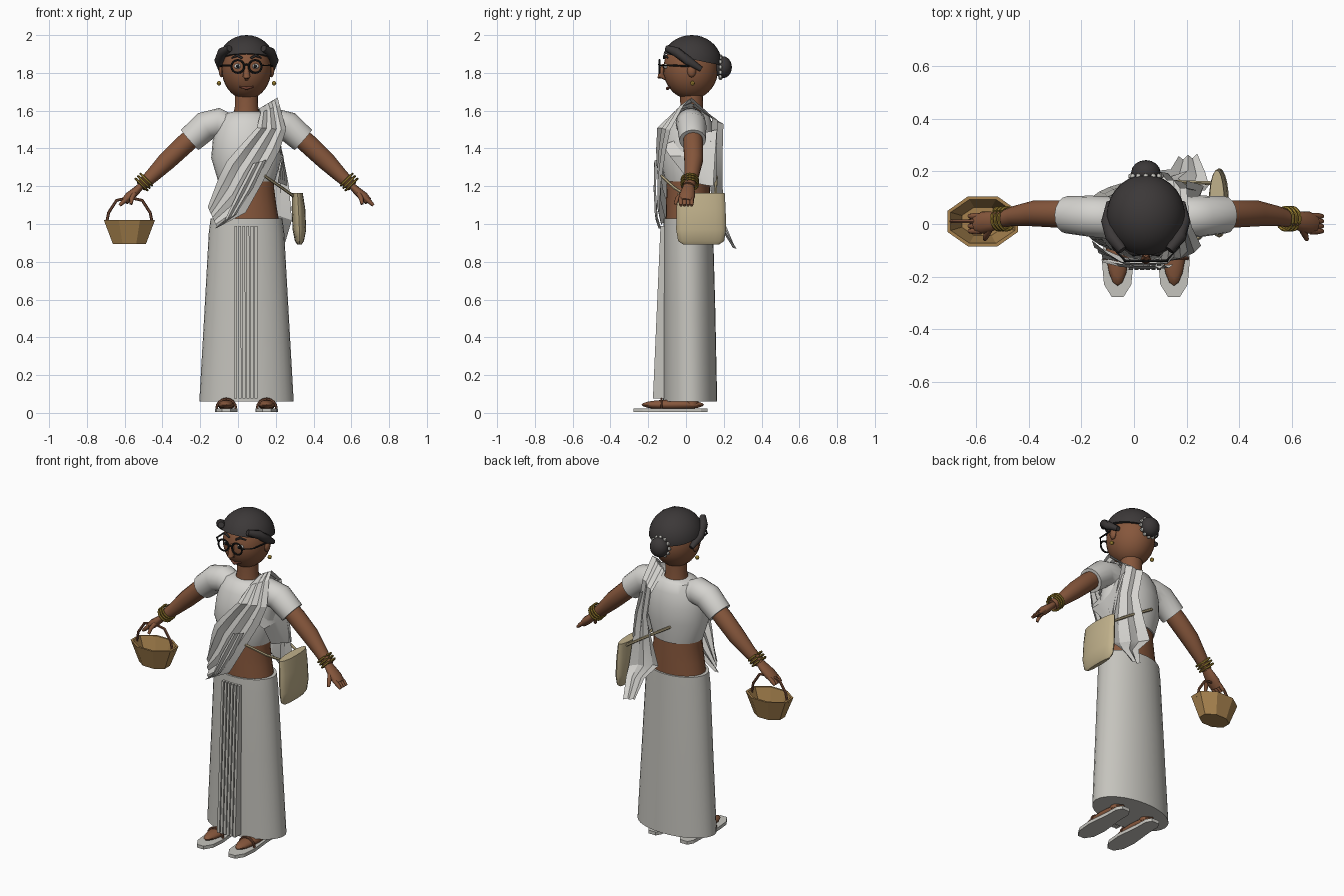
import bpy, bmesh, math
from mathutils import Vector, Matrix

if "Cube" in bpy.data.objects:
    bpy.data.objects.remove(bpy.data.objects["Cube"])

CX = 0.045  # body centre line


def color(name, r, g, b):
    m = bpy.data.materials.new(name)
    m.diffuse_color = (r, g, b, 1)
    m.use_nodes = True
    m.node_tree.nodes["Principled BSDF"].inputs["Base Color"].default_value = m.diffuse_color
    return m


CLOTH = color("white cloth", 0.66, 0.65, 0.62)
SKIRT = color("skirt cloth", 0.56, 0.55, 0.51)
SKIN = color("brown skin", 0.24, 0.095, 0.045)
HAIR = color("dark hair", 0.045, 0.04, 0.04)
GOLD = color("gold", 0.32, 0.21, 0.03)
WICKER = color("wicker", 0.38, 0.22, 0.075)
CANVAS = color("bag canvas", 0.53, 0.44, 0.26)
WOOD = color("handle wood", 0.19, 0.075, 0.04)
BLACK = color("frame black", 0.012, 0.012, 0.012)
LIP = color("lip brown", 0.16, 0.05, 0.03)


def finish(name, mat, bm, smooth=40):
    bmesh.ops.recalc_face_normals(bm, faces=bm.faces)
    me = bpy.data.meshes.new(name)
    bm.to_mesh(me)
    bm.free()
    me.materials.append(mat)
    if smooth:
        for p in me.polygons:
            p.use_smooth = True
        me.set_sharp_from_angle(angle=math.radians(smooth))
    ob = bpy.data.objects.new(name, me)
    bpy.context.collection.objects.link(ob)
    return ob


def skin_rings(name, mat, rings, smooth, closed=False):
    bm = bmesh.new()
    vs = [[bm.verts.new(p) for p in r] for r in rings]
    n = len(vs[0])
    pairs = list(zip(vs, vs[1:])) + ([(vs[-1], vs[0])] if closed else [])
    for a, b in pairs:
        for i in range(n):
            bm.faces.new((a[i], a[(i + 1) % n], b[(i + 1) % n], b[i]))
    if not closed:
        bm.faces.new(vs[0])
        bm.faces.new(vs[-1])
    return finish(name, mat, bm, smooth)


def loft(name, mat, rows, n=24, phase=0.0, smooth=40):
    """Stack of horizontal ellipses: x, y, z, rx, ry."""
    ang = [phase + 2 * math.pi * i / n for i in range(n)]
    return skin_rings(name, mat, [[(x + rx * math.cos(a), y + ry * math.sin(a), z)
                                   for a in ang] for x, y, z, rx, ry in rows], smooth)


def tube(name, mat, pts, radii, n=12, flat=1.0, smooth=50, closed=False):
    """Round limb through points; flat squeezes it across the side axis."""
    pts = [Vector(p) for p in pts]
    rings, m = [], len(pts)
    for k, p in enumerate(pts):
        if closed:
            t = pts[(k + 1) % m] - pts[k - 1]
        else:
            t = pts[min(k + 1, m - 1)] - pts[max(k - 1, 0)]
        t.normalize()
        u = t.cross(Vector((0, 1, 0)) if abs(t.y) < 0.9 else Vector((1, 0, 0))).normalized()
        v = t.cross(u)
        r = radii[k] if isinstance(radii, (list, tuple)) else radii
        rings.append([p + u * r * flat * math.cos(2 * math.pi * i / n)
                      + v * r * math.sin(2 * math.pi * i / n) for i in range(n)])
    return skin_rings(name, mat, rings, smooth, closed)


def ball(name, mat, c, r, seg=16, cut=None):
    """Ellipsoid, optionally keeping only the part above a plane (point, normal)."""
    bm = bmesh.new()
    bmesh.ops.create_uvsphere(bm, u_segments=seg, v_segments=max(6, seg * 2 // 3), radius=1,
                              matrix=Matrix.Translation(c) @ Matrix.Diagonal((*r, 1)))
    if cut:
        bmesh.ops.bisect_plane(bm, geom=bm.verts[:] + bm.edges[:] + bm.faces[:],
                               plane_co=cut[0], plane_no=cut[1], clear_inner=True)
        bmesh.ops.holes_fill(bm, edges=[e for e in bm.edges if e.is_boundary])
    return finish(name, mat, bm)


def sheet(name, mat, rows, n=6, fold=0.008):
    """Folded cloth strip between pairs of edge points."""
    bm = bmesh.new()
    grid = []
    for a, b in rows:
        a, b = Vector(a), Vector(b)
        grid.append([bm.verts.new(a.lerp(b, i / n) + Vector((0, fold * (-1) ** i, 0)))
                     for i in range(n + 1)])
    for r, s in zip(grid, grid[1:]):
        for i in range(n):
            bm.faces.new((r[i], r[i + 1], s[i + 1], s[i]))
    return finish(name, mat, bm, 25)


def circle(c, r, n=16, axis=(0, 1, 0)):
    q = Vector((0, 0, 1)).rotation_difference(Vector(axis))
    return [Vector(c) + q @ Vector((r * math.cos(2 * math.pi * i / n),
                                    r * math.sin(2 * math.pi * i / n), 0)) for i in range(n)]


# Skirt and front pleats
loft("skirt", SKIRT, [(CX, .022, .06, .25, .143), (CX, .017, .55, .222, .138),
                      (CX, .012, .95, .2, .132), (CX, .012, 1.03, .19, .13)], 32)
for i in range(6):
    x = -0.012 + i * 0.0215
    skin_rings("skirt_pleat", SKIRT,
               [[(x + s * (w - .002), y, z) for s, y in
                 ((-1, yb), (-1, yf), (1, yf), (1, yb))]
                for z, w, yf, yb in ((.075, .01, -.175, -.1), (.99, .009, -.135, -.11))], 0)

# Midriff, blouse, neck
loft("midriff", SKIN, [(CX, .012, 1.0, .175, .12), (CX, .012, 1.1, .158, .118),
                       (CX, .012, 1.19, .146, .115), (CX, .012, 1.3, .15, .11)])
loft("blouse", CLOTH, [(CX, .012, 1.225, .15, .122), (CX, .008, 1.35, .187, .145),
                       (CX, .015, 1.45, .178, .14), (CX, .02, 1.53, .16, .12),
                       (CX, .025, 1.58, .125, .095), (CX, .03, 1.595, .07, .065)])
loft("neck", SKIN, [(CX, .03, 1.56, .075, .068), (CX, .03, 1.62, .062, .06),
                    (CX, .03, 1.72, .062, .062)], 16)

# Draped cloth: hip, across the chest, over the shoulder, down the back
sheet("drape_front", CLOTH, [((-.16, -.07, 1.09), (-.11, -.135, .98)),
                             ((-.1, -.12, 1.25), (.04, -.15, 1.06)),
                             ((-.06, -.15, 1.33), (.13, -.14, 1.22)),
                             ((0, -.157, 1.4), (.22, -.115, 1.39)),
                             ((.1, -.155, 1.51), (.255, -.09, 1.5)),
                             ((.12, -.06, 1.59), (.22, -.02, 1.63)),
                             ((.11, .05, 1.61), (.21, .02, 1.67))])
sheet("drape_back", CLOTH, [((.11, .05, 1.61), (.21, .02, 1.67)),
                            ((.1, .19, 1.53), (.2, .13, 1.57)),
                            ((.13, .185, 1.36), (.235, .12, 1.38)),
                            ((.09, .185, 1.22), (.27, .12, 1.2)),
                            ((.05, .19, 1.1), (.285, .14, 1.02)),
                            ((.14, .2, 1.0), (.27, .19, .97)),
                            ((.17, .25, .88), (.24, .26, .87))], 4)
sheet("drape_side", CLOTH, [((.19, -.13, 1.42), (.2, .16, 1.5)),
                            ((.235, -.09, 1.36), (.24, .15, 1.36)),
                            ((.21, .02, 1.22), (.265, .14, 1.2))], 4, .004)
sheet("drape_fold", CLOTH, [((.08, -.165, 1.32), (.15, -.16, 1.34)),
                            ((.0, -.165, 1.17), (.08, -.165, 1.19)),
                            ((-.07, -.155, 1.02), (-.01, -.16, 1.05)),
                            ((-.125, -.14, .975), (-.1, -.14, .985))], 4, .006)

for s in (-1, 1):
    def P(d, y, z):
        return (CX + s * d, y, z)

    # Sleeve, arm, hand
    tube("sleeve", CLOTH, [P(.09, .025, 1.51), P(.15, .025, 1.535), P(.215, .03, 1.52),
                           P(.3, .035, 1.445)], [.07, .08, .078, .071], 16)
    tube("arm", SKIN, [P(.25, .035, 1.49), P(.33, .038, 1.42), P(.42, .04, 1.335),
                       P(.5, .03, 1.255), P(.56, .015, 1.2)], [.05, .053, .05, .038, .03], 14)
    tube("palm", SKIN, [P(.555, .015, 1.205), P(.585, .01, 1.175), P(.62, .005, 1.145),
                        P(.645, .0, 1.12)], [.028, .037, .042, .034], 12, .6)
    for k in range(4):
        y = .03 - k * .019
        tube("finger", SKIN, [P(.625, y, 1.14), P(.655, y, 1.115), P(.672, y, 1.098)],
             [.012, .012, .008], 8)
    tube("thumb", SKIN, [P(.595, -.02, 1.16), P(.607, -.045, 1.135), P(.612, -.058, 1.105)],
         [.014, .012, .008], 8)
    # Bangles
    for k in range(3):
        d = .53 + k * .013
        tube("bangle", GOLD, circle(P(d, .02, 1.235 - k * .013), .043, 16, (s * .7, 0, -.7)),
             .0065, 6, closed=True)
    # Foot, ankle, sandal
    fx = CX + s * .107
    ball("foot", SKIN, (fx, -.07, .043), (.046, .165, .027))
    tube("ankle", SKIN, [(fx, .03, .04), (fx, .03, .15), (fx, .03, .3)], [.038, .035, .05])
    outline = [(-.022, -.278), (.022, -.278), (.052, -.23), (.06, -.14), (.046, .0),
               (.044, .08), (.025, .113), (-.025, .113), (-.044, .08), (-.046, .0),
               (-.06, -.14), (-.052, -.23)]
    skin_rings("sandal_sole", SKIRT, [[(fx + a, b, z) for a, b in outline]
                                      for z in (.004, .024)], 0)
    tube("sandal_strap", WOOD, [(fx + .051 * math.cos(a), -.13, .024 + .05 * math.sin(a))
                                for a in [math.pi * i / 8 for i in range(9)]], .007, 6)
    # Ear, earring, eye, brow, spectacles, side hair
    ball("ear", SKIN, P(.132, .03, 1.81), (.016, .024, .034), 10)
    ball("earring", GOLD, P(.146, .035, 1.745), (.012, .012, .012), 8)
    ball("eye_white", CLOTH, P(.046, -.106, 1.835), (.021, .014, .014), 10)
    ball("pupil", BLACK, P(.046, -.118, 1.835), (.009, .006, .01), 8)
    tube("eyebrow", HAIR, [P(.022, -.117, 1.878), P(.048, -.113, 1.892), P(.078, -.097, 1.88)],
         [.006, .008, .004], 6)
    tube("spectacle_ring", BLACK, circle(P(.046, -.14, 1.834), .034), .0055, 6, closed=True)
    tube("spectacle_arm", BLACK, [P(.08, -.138, 1.84), P(.125, -.09, 1.84), P(.137, .03, 1.835)],
         .005, 6)
    tube("side_hair", HAIR, [P(.09, -.1, 1.93), P(.128, -.05, 1.91), P(.145, .01, 1.865),
                             P(.137, .08, 1.82)], [.018, .026, .025, .014], 10)

# Head and face
ball("head", SKIN, (CX, .025, 1.82), (.131, .145, .16), 28)
tube("nose", SKIN, [(CX, -.117, 1.845), (CX, -.13, 1.81), (CX, -.135, 1.782), (CX, -.105, 1.77)],
     [.009, .014, .02, .012], 10)
tube("mouth", LIP, [(CX - .037, -.083, 1.727), (CX, -.098, 1.718), (CX + .037, -.083, 1.727)],
     [.004, .009, .004], 8)
tube("spectacle_bridge", BLACK, [(CX - .014, -.14, 1.84), (CX, -.143, 1.845),
                                 (CX + .014, -.14, 1.84)], .005, 6)

# Hair cap, bun and flower garland
ball("hair_cap", HAIR, (CX, .03, 1.855), (.15, .158, .145), 28,
     ((CX, .03, 1.872), (0, .2, .98)))
ball("hair_bun", HAIR, (CX, .195, 1.83), (.056, .048, .058))
for p in circle((CX, .182, 1.83), .057, 12):
    ball("bun_flower", SKIRT, p, (.011, .011, .011), 6)

# Shoulder bag with straps
loft("bag", CANVAS, [(.325, .08, .892, .012, .095), (.325, .08, .91, .024, .122),
                     (.325, .08, .97, .036, .132), (.32, .08, 1.08, .036, .13),
                     (.315, .08, 1.165, .028, .125)], 20)
tube("bag_strap_back", CANVAS, [(.305, .155, 1.14), (.16, .16, 1.235), (.0, .155, 1.335)],
     .008, 6)
tube("bag_strap_front", CANVAS, [(.305, .02, 1.14), (.235, -.06, 1.19), (.14, -.13, 1.255)],
     .008, 6)

# Basket with rim and bent handle
BX, BY = -.575, .01
loft("basket", WICKER, [(BX, BY, .895, .095, .066), (BX, BY, 1.02, .146, .103),
                        (BX, BY, 1.02, .132, .09), (BX, BY, .91, .086, .058)],
     8, math.pi / 8, 0)
tube("basket_handle", WOOD, [(BX + dx, BY, z) for dx, z in
                             ((-.122, 1.0), (-.11, 1.06), (-.068, 1.125), (0, 1.14),
                              (.068, 1.125), (.11, 1.06), (.122, 1.0))], .008, 6)
